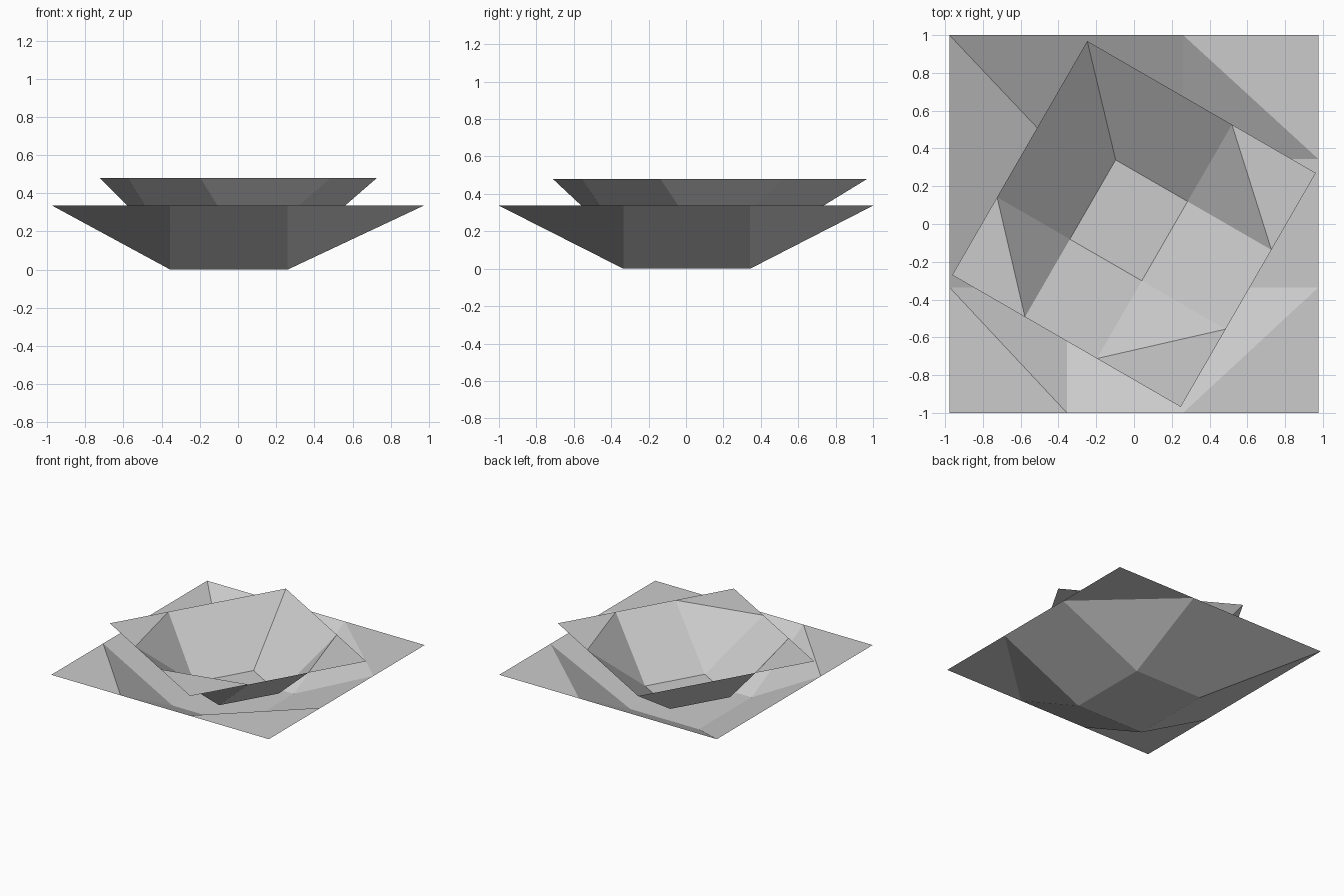
import bpy
import bmesh
import math

cube = bpy.data.objects.get("Cube")
if cube:
    bpy.data.objects.remove(cube, do_unlink=True)

grey = bpy.data.materials.new("light_grey")
grey.use_nodes = True
colour = (0.6, 0.6, 0.6, 1)
grey.diffuse_color = colour
grey.node_tree.nodes["Principled BSDF"].inputs["Base Color"].default_value = colour

# Grid lines of one folded tray: rim, floor, floor, rim
XS = (-0.977, -0.355, 0.26, 0.977)
YS = (-1.0, -0.335, 0.343, 1.0)


def folded_tray(name, scale, turn, floor_z, rim_z):
    """Sheet with a sunken floor panel and creased corners."""
    bm = bmesh.new()
    c, s = math.cos(turn), math.sin(turn)
    grid = {}
    for i, x in enumerate(XS):
        for j, y in enumerate(YS):
            z = floor_z if i in (1, 2) and j in (1, 2) else rim_z
            grid[i, j] = bm.verts.new((scale * (x * c - y * s),
                                       scale * (x * s + y * c), z))
    for i in range(3):
        for j in range(3):
            a, b = grid[i, j], grid[i + 1, j]
            d, e = grid[i + 1, j + 1], grid[i, j + 1]
            if i == 1 or j == 1:
                bm.faces.new((a, b, d, e))          # floor and side panels
            elif i == j:
                bm.faces.new((a, b, e))             # corners with a flat tip
                bm.faces.new((b, d, e))
            elif i == 2:
                bm.faces.new((a, b, d))
                bm.faces.new((a, d, e))
            else:
                bm.faces.new((a, b, e))             # corner creased to its tip
                bm.faces.new((b, d, e))
    mesh = bpy.data.meshes.new(name)
    bm.to_mesh(mesh)
    bm.free()
    mesh.materials.append(grey)
    obj = bpy.data.objects.new(name, mesh)
    bpy.context.collection.objects.link(obj)


folded_tray("outer_tray", 1.0, 0.0, 0.0, 0.337)
folded_tray("inner_tray", 0.715, math.radians(-30), 0.095, 0.48)
